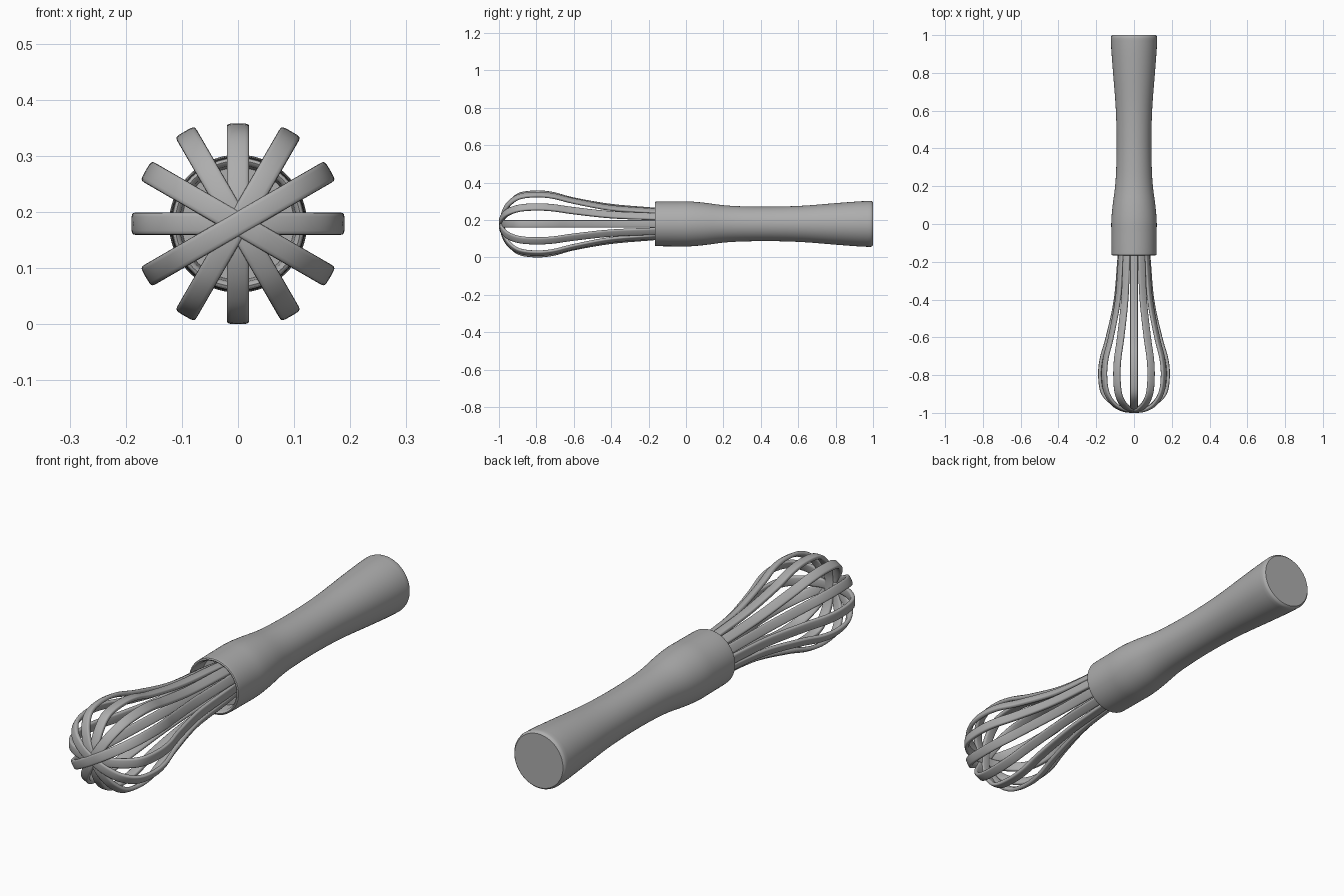
import bpy
import bmesh
import math
from mathutils import Vector, Matrix

old = bpy.data.objects.get("Cube")
if old:
    bpy.data.objects.remove(old, do_unlink=True)

AXIS_Z = 0.179

steel = bpy.data.materials.new("plain grey")
steel.use_nodes = True
grey = (0.42, 0.42, 0.42, 1)
steel.diffuse_color = grey
steel.node_tree.nodes["Principled BSDF"].inputs["Base Color"].default_value = grey


def smooth_path(points, steps):
    """Catmull-Rom curve through 2D points."""
    pts = [Vector(p) for p in points]
    pts = [2 * pts[0] - pts[1]] + pts + [2 * pts[-1] - pts[-2]]
    out = []
    for a, b, c, d in zip(pts, pts[1:], pts[2:], pts[3:]):
        for i in range(steps):
            t = i / steps
            out.append(0.5 * (2 * b + (c - a) * t + (2 * a - 5 * b + 4 * c - d) * t ** 2
                              + (3 * b - a - 3 * c + d) * t ** 3))
    return out + [pts[-2]]


def finish(name, bm, angle):
    bmesh.ops.recalc_face_normals(bm, faces=bm.faces)
    mesh = bpy.data.meshes.new(name)
    bm.to_mesh(mesh)
    bm.free()
    mesh.materials.append(steel)
    obj = bpy.data.objects.new(name, mesh)
    bpy.context.collection.objects.link(obj)
    obj.location.z = AXIS_Z
    bpy.ops.object.select_all(action="DESELECT")
    obj.select_set(True)
    bpy.context.view_layer.objects.active = obj
    bpy.ops.object.shade_smooth_by_angle(angle=math.radians(angle))
    return obj


# Handle: turned profile (radius, y) with a recessed socket at the front
socket = [(0, -0.1), (0.1, -0.1), (0.104, -0.155), (0.107, -0.163), (0.112, -0.166)]
grip = smooth_path([(0.117, -0.163), (0.119, -0.155), (0.12, -0.05), (0.12, 0.02),
                    (0.113, 0.1), (0.1, 0.2), (0.094, 0.3), (0.092, 0.45),
                    (0.097, 0.62), (0.111, 0.8), (0.12, 0.92), (0.123, 0.985)], 4)
butt = [(0.121, 0.994), (0.115, 1.0), (0, 1.0)]
profile = [Vector(p) for p in socket] + grip + [Vector(p) for p in butt]

bm = bmesh.new()
verts = [bm.verts.new((p.x, p.y, 0)) for p in profile]
edges = [bm.edges.new(pair) for pair in zip(verts, verts[1:])]
bmesh.ops.spin(bm, geom=verts + edges, cent=(0, 0, 0), axis=(0, 1, 0),
               angle=math.tau, steps=64)
bmesh.ops.remove_doubles(bm, verts=bm.verts, dist=0.0001)
finish("handle", bm, 40)


# Wires: flat rounded strips swept along a balloon-shaped loop
def rounded_section(half_width, half_thick, count=16):
    def power(v):
        return math.copysign(abs(v) ** 0.5, v)
    angles = [math.tau * i / count for i in range(count)]
    return [(half_width * power(math.cos(a)), half_thick * power(math.sin(a))) for a in angles]


def wire(name, turn, radius, tip):
    half = [(0.064, -0.05), (0.078, -0.17), (0.098, -0.4), (0.141, -0.6),
            (0.172, -0.71), (0.181, -0.8), (0.168, -0.89), (0.123, -0.955), (0.06, -0.985)]
    scale = radius / 0.181
    side = [(r * (scale if y < -0.5 else 1), y + (tip if y < -0.9 else 0)) for r, y in half]
    loop = side + [(0, -0.991 + tip)] + [(-r, y) for r, y in reversed(side)]
    path = smooth_path(loop, 6)
    section = rounded_section(0.02, 0.009)
    bm = bmesh.new()
    rings = []
    for i, p in enumerate(path):
        along = (path[min(i + 1, len(path) - 1)] - path[max(i - 1, 0)]).normalized()
        out = Vector((-along.y, along.x))
        rings.append([bm.verts.new((p.x + out.x * t, p.y + out.y * t, w)) for w, t in section])
    n = len(section)
    for a, b in zip(rings, rings[1:]):
        for i in range(n):
            j = (i + 1) % n
            bm.faces.new((a[i], a[j], b[j], b[i]))
    bm.faces.new(rings[0])
    bm.faces.new(rings[-1])
    bm.transform(Matrix.Rotation(-turn, 4, "Y"))
    finish(name, bm, 50)


# Six crossing loops, stacked slightly at the tip
for k, step in enumerate((1, 5, 2, 4, 0, 3)):
    wire(f"whisk_wire_{k + 1}", math.radians(30 * step), 0.17 if step == 3 else 0.181, 0.003 * k)
